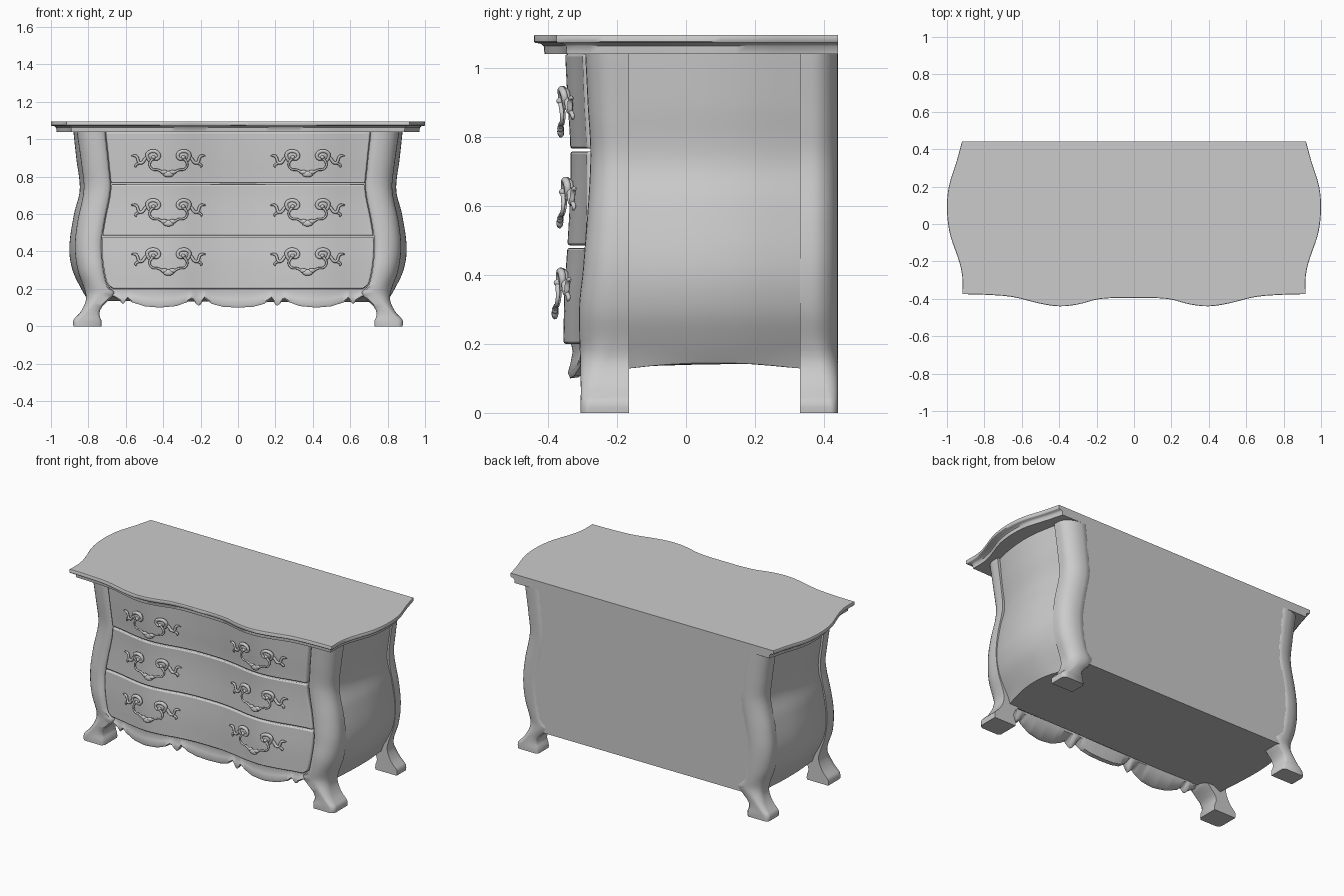
import bpy, bmesh, math
from mathutils import Matrix, Vector

if "Cube" in bpy.data.objects:
    bpy.data.objects.remove(bpy.data.objects["Cube"])


def curve(pts):
    """Smooth function through (t, value) points."""
    def f(t):
        t = min(max(t, pts[0][0]), pts[-1][0])
        n = len(pts)
        i = next(k for k in range(n - 1) if t <= pts[k + 1][0])
        (a, p), (b, q) = pts[i], pts[i + 1]

        def slope(k):
            l, r = max(k - 1, 0), min(k + 1, n - 1)
            return (pts[r][1] - pts[l][1]) / (pts[r][0] - pts[l][0])
        h = b - a
        u = (t - a) / h
        return (p * (2*u**3 - 3*u*u + 1) + slope(i) * h * (u**3 - 2*u*u + u)
                + q * (3*u*u - 2*u**3) + slope(i + 1) * h * (u**3 - u*u))
    return f


def steps(a, b, n):
    return [a + (b - a) * i / n for i in range(n + 1)]


def finish(name, bm, angle=35, mirror=False, bevel=0):
    bmesh.ops.recalc_face_normals(bm, faces=bm.faces)
    me = bpy.data.meshes.new(name)
    bm.to_mesh(me)
    bm.free()
    ob = bpy.data.objects.new(name, me)
    bpy.context.collection.objects.link(ob)
    bpy.ops.object.select_all(action='DESELECT')
    bpy.context.view_layer.objects.active = ob
    ob.select_set(True)
    if mirror:
        ob.modifiers.new("Mirror", 'MIRROR').use_mirror_merge = False
    if bevel:
        m = ob.modifiers.new("Bevel", 'BEVEL')
        m.width, m.segments, m.limit_method = bevel, 2, 'ANGLE'
        m.angle_limit = math.radians(50)
    bpy.ops.object.shade_smooth_by_angle(angle=math.radians(angle))
    return ob


def loft(name, rings, **kw):
    """Skin closed rings of equal length and cap both ends."""
    bm = bmesh.new()
    vs = [[bm.verts.new(p) for p in r] for r in rings]
    n = len(vs[0])
    for a, b in zip(vs, vs[1:]):
        for i in range(n):
            j = (i + 1) % n
            bm.faces.new((a[i], a[j], b[j], b[i]))
    bm.faces.new(vs[0])
    bm.faces.new(vs[-1])
    return finish(name, bm, **kw)


# shared shapes: serpentine front, drawer bulge, leg edges, side swell
serp = curve([(0, .042), (.1, .039), (.2, .026), (.3, .007), (.4, 0), (.5, .012), (.6, .034), (.7, .05), (.8, .055)])
front_y = curve([(.2, -.355), (.35, -.352), (.49, -.343), (.65, -.335), (.77, -.335), (.9, -.343), (1.04, -.35)])
leg_in = curve([(0, .73), (.03, .73), (.06, .742), (.1, .73), (.14, .69), (.18, .66), (.22, .70),
                (.42, .73), (.55, .715), (.73, .682), (.85, .69), (1.04, .71)])
leg_out = curve([(0, .88), (.035, .88), (.06, .855), (.1, .828), (.15, .812), (.2, .822), (.3, .857),
                 (.42, .872), (.55, .86), (.73, .825), (.85, .835), (1.04, .862)])
leg_front = curve([(0, -.305), (.1, -.305), (.3, -.31), (.42, -.298), (.73, -.277), (.9, -.285), (1.04, -.292)])
swell = curve([(.12, .79), (.2, .838), (.3, .885), (.42, .902), (.6, .877), (.73, .846), (.9, .865), (1.04, .88)])
side_in = curve([(-.2, .045), (-.1, .02), (0, .005), (.08, 0), (.18, .005), (.3, .027), (.38, .045)])

# top slab with stepped edge
half = [(0, -.395), (.1, -.395), (.2, -.404), (.3, -.43), (.4, -.44), (.5, -.426), (.65, -.39), (.8, -.378)]
fy = curve(half + [(.918, -.375)])
sx = curve([(-.375, .918), (-.28, .918), (-.2, .935), (-.05, .985), (.08, 1.0), (.2, .99), (.33, .95), (.44, .92)])
right = [(x, fy(x)) for x in steps(0, .918, 30)] + [(sx(y), y) for y in steps(-.375, .44, 24)[1:]]
outline = right + [(-x, y) for x, y in reversed(right[1:])]


def top_ring(off, z):
    return [(x * (1 - off), y + off * min(1, max(0, (.44 - y) / .75)), z) for x, y in outline]


loft("top_slab", [top_ring(*r) for r in ((.03, 1.04), (.028, 1.062), (.018, 1.07),
                                         (.004, 1.071), (0, 1.075), (0, 1.092), (.002, 1.095))], angle=45)

# bombe body with swelling sides
rings = []
for i, z in enumerate(steps(.145, 1.045, 36)):
    lift = .035 if i == 0 else .012 if i == 1 else 0
    r = [(.62, -.262, z + lift), (.76, -.24, z + lift)]
    for y in steps(-.2, .38, 18):
        dip = -.017 * min(1, abs(y - .08) / .25) ** 2 if i == 0 and y > -.19 else 0
        r.append((swell(z) - side_in(y), y, z + dip))
    r += [(.7, .437, z)]
    rings.append(r + [(-x, y, h) for x, y, h in reversed(r)])
loft("body", rings)


# cabriole legs
def leg(name, face, inner):
    out = []
    for z in [0, .015, .033] + steps(.045, 1.045, 50):
        xi, xo, y0, y1 = leg_in(z), leg_out(z), face(z), inner
        k = min(1, max(0, (z - .02) / .2))
        rx, ry = (xo - xi) * (.2 + .5 * k), (y1 - y0) * (.2 + .5 * k)
        r = [(xi, y1, z), (xi, y0 + (y1 - y0) * .12, z), (xi + .012, y0, z)]
        for a in steps(0, math.pi / 2, 8):
            r.append((xo - rx + rx * math.sin(a), y0 + ry - ry * math.cos(a), z))
        out.append(r + [(xo, y1, z)])
    loft(name, out, mirror=True, angle=60)


leg("front_legs", leg_front, -.165)
leg("back_legs", lambda z: .44, .33)

# back panel, running flush into the back legs
out = []
for z in steps(.145, 1.045, 30):
    w = leg_in(z) + .018
    out.append([(-w, .42, z), (w, .42, z), (w, .44, z), (-w, .44, z)])
loft("back_panel", out)


# three drawers following the serpentine front
def drawer(name, z0, z1):
    out = []
    for z in steps(z0, z1, 14):
        w = leg_in(max(z, .24)) - .002
        if z < .225:
            w -= (.225 - z) * 1.5
        r = [(w * t, front_y(z) + serp(abs(w * t)), z) for t in steps(-1, 1, 48)]
        out.append(r + [(w, -.255, z), (-w, -.255, z)])
    loft(name, out, bevel=.007, angle=40)


for n, (a, b) in {"bottom": (.2, .478), "middle": (.485, .757), "top": (.765, 1.039)}.items():
    drawer(n + "_drawer", a, b)

# scalloped apron
edge = [(0, .10), (.08, .104), (.14, .12), (.18, .15), (.205, .108), (.225, .12), (.245, .148), (.27, .13),
        (.33, .108), (.42, .10), (.5, .107), (.57, .13), (.59, .148), (.615, .117), (.63, .135), (.66, .155), (.72, .17)]


def low(x):
    x = abs(x)
    i = next(k for k in range(len(edge) - 1) if x <= edge[k + 1][0] + 1e-6)
    (a, p), (b, q) = edge[i], edge[i + 1]
    return p + (q - p) * (x - a) / (b - a)


out = []
for x in steps(-.72, .72, 144):
    s, b = serp(abs(x)), low(x)
    h = .21 - b
    out.append([(x, -.25, .21), (x, -.335 + s, .21), (x, -.328 + s, .21 - .3 * h), (x, -.334 + s, .21 - .6 * h),
                (x, -.342 + s, b + .12 * h), (x, -.336 + s, b), (x, -.312 + s, b + .003), (x, -.25, .165)])
loft("apron", out, angle=50)

# drawer pull master: scrolled tubes, (x, y, z, radius) in one half
half_paths = [
    # drop bail
    [(0, -.026, -.052, .9), (.035, -.026, -.044, .7), (.055, -.027, -.03, .6), (.085, -.027, -.032, .6),
     (.104, -.026, -.008, .6), (.094, -.026, .02, .7), (.075, -.025, .035, .8)],
    # rosette loop
    [(.10, -.014, .015, .8), (.122, -.018, .045, 1), (.098, -.02, .07, 1.1), (.06, -.02, .067, 1.1),
     (.045, -.018, .04, 1), (.068, -.018, .02, .9), (.088, -.02, .038, .7)],
    # outer scroll with leaf tip
    [(.10, -.012, .05, .8), (.125, -.012, .03, .9), (.138, -.012, .005, .9), (.16, -.012, .005, .8),
     (.165, -.012, .035, .8), (.18, -.012, .047, .8), (.199, -.012, .042, .3)],
    # lower curl
    [(.15, -.01, .006, .8), (.17, -.01, 0, .7), (.18, -.01, -.012, .6), (.17, -.01, -.016, .4)],
]
cu = bpy.data.curves.new("pull_tubes", 'CURVE')
cu.dimensions, cu.bevel_depth, cu.bevel_resolution, cu.use_fill_caps = '3D', .0095, 2, True
for sgn in (-1, 1):
    for path in half_paths:
        sp = cu.splines.new('NURBS')
        sp.points.add(len(path) - 1)
        for p, (x, y, z, r) in zip(sp.points, path):
            p.co, p.radius = (sgn * x, y, z, 1), r
        sp.use_endpoint_u, sp.order_u, sp.resolution_u = True, 3, 5
tube = bpy.data.objects.new("pull_tubes", cu)
bpy.context.collection.objects.link(tube)
tube_mesh = bpy.data.meshes.new_from_object(tube.evaluated_get(bpy.context.evaluated_depsgraph_get()))
bpy.data.objects.remove(tube)


def blob(bm, loc, size):
    bmesh.ops.create_uvsphere(bm, u_segments=12, v_segments=8, radius=1,
                              matrix=Matrix.LocRotScale(Vector(loc), None, Vector(size)))


# six pulls bent along the drawer fronts
for zc in (.868, .605, .342):
    for xc in (-.372, .372):
        bm = bmesh.new()
        bm.from_mesh(tube_mesh)
        for s in (-1, 1):
            blob(bm, (s * .082, -.01, .046), (.035, .016, .028))
            blob(bm, (s * .08, -.017, .035), (.012, .02, .012))
            blob(bm, (s * .022, -.026, -.044), (.02, .009, .012))
        blob(bm, (0, -.026, -.054), (.03, .01, .017))
        for v in bm.verts:
            v.co += Vector((xc, 0, zc))
            v.co.y += front_y(v.co.z) + serp(abs(v.co.x))
        finish("drawer_pull", bm, angle=60)
